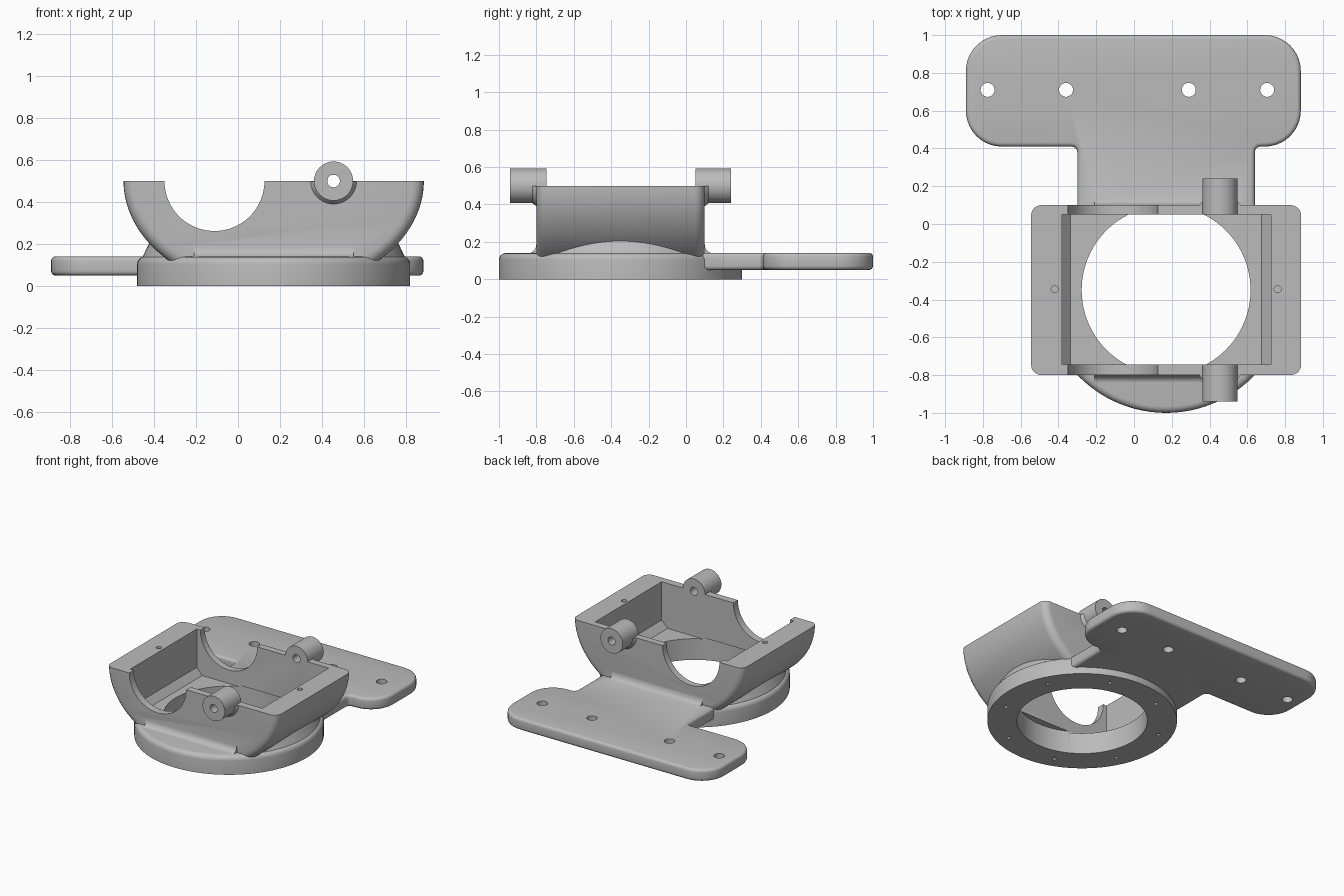
import bpy, bmesh, math
from mathutils import Matrix, Vector

if "Cube" in bpy.data.objects:
    bpy.data.objects.remove(bpy.data.objects["Cube"])

grey = bpy.data.materials.new("cast_grey")
grey.use_nodes = True
grey.diffuse_color = (0.5, 0.5, 0.5, 1)
grey.node_tree.nodes["Principled BSDF"].inputs["Base Color"].default_value = (0.5, 0.5, 0.5, 1)

CX, CY = 0.17, -0.35       # shared centre of ring and cradle
RIM = 0.5                  # cradle top height
DECK = 0.14                # ring and plate top height


def finish(bm, name):
    bmesh.ops.recalc_face_normals(bm, faces=bm.faces)
    mesh = bpy.data.meshes.new(name)
    bm.to_mesh(mesh)
    bm.free()
    mesh.materials.append(grey)
    obj = bpy.data.objects.new(name, mesh)
    bpy.context.collection.objects.link(obj)
    return obj


def prism(points, depth):
    """Extrude a closed outline of 3D points along a vector."""
    bm = bmesh.new()
    face = bm.faces.new([bm.verts.new(p) for p in points])
    new = bmesh.ops.extrude_face_region(bm, geom=[face])["geom"]
    bmesh.ops.translate(bm, vec=Vector(depth),
                        verts=[g for g in new if isinstance(g, bmesh.types.BMVert)])
    bmesh.ops.recalc_face_normals(bm, faces=bm.faces)
    return bm


def cone(start, end, r1, r2, sides=48):
    """Cylinder or cone running between two points."""
    start, end = Vector(start), Vector(end)
    axis = end - start
    turn = axis.to_track_quat('Z', 'Y').to_matrix().to_4x4()
    bm = bmesh.new()
    bmesh.ops.create_cone(bm, cap_ends=True, segments=sides, radius1=r1, radius2=r2,
                          depth=axis.length,
                          matrix=Matrix.Translation((start + end) / 2) @ turn)
    return bm


def bevel(bm, rule, size, segments):
    edges = [e for e in bm.edges if rule(*[v.co for v in e.verts])]
    bmesh.ops.bevel(bm, geom=edges, offset=size, segments=segments, profile=0.5,
                    affect='EDGES', clamp_overlap=True)


def near(a, b):
    return abs(a - b) < 1e-4


def combine(target, other, operation):
    mod = target.modifiers.new("cut", 'BOOLEAN')
    mod.operation, mod.solver, mod.object = operation, 'EXACT', other
    bpy.context.view_layer.objects.active = target
    bpy.ops.object.modifier_apply(modifier=mod.name)
    bpy.data.objects.remove(other)


# Cradle: half-elliptical trough with rounded ends
arc = [math.pi * i / 64 for i in range(65)]
outline = [(CX + 0.715 * math.cos(a), -0.8, RIM - 0.53 * math.sin(a)) for a in arc]
outline = [p for p in outline if p[2] > 0.05]
bm = prism(outline, (0, 0.9, 0))
bevel(bm, lambda a, b: near(a.y, b.y) and not (near(a.z, RIM) and near(b.z, RIM)), 0.055, 5)
casting = finish(bm, "mount_casting")

solids = []

# Base ring with softened upper edge, and the sloped collar at the sides
bm = cone((CX, CY, 0), (CX, CY, DECK), 0.65, 0.65, 96)
bevel(bm, lambda a, b: near(a.z, DECK) and near(b.z, DECK), 0.035, 4)
solids.append(finish(bm, "base_ring"))

bm = cone((CX, CY, 0.09), (CX, CY, 0.215), 0.648, 0.588, 96)
for side in (-1, 1):
    bmesh.ops.bisect_plane(bm, geom=bm.verts[:] + bm.edges[:] + bm.faces[:],
                           plane_co=(0, CY + side * 0.43, 0), plane_no=(0, side, 0),
                           clear_outer=True)
    bmesh.ops.holes_fill(bm, edges=[e for e in bm.edges if e.is_boundary])
solids.append(finish(bm, "side_collar"))

# T-shaped mounting plate
tee = [(-0.30, -0.1), (0.64, -0.1), (0.64, 0.41), (0.883, 0.41),
       (0.883, 1.0), (-0.89, 1.0), (-0.89, 0.41), (-0.30, 0.41)]
bm = prism([(x, y, 0.05) for x, y in tee], (0, 0, 0.091))
bevel(bm, lambda a, b: not near(a.z, b.z) and (a.x > 0.7 or a.x < -0.7), 0.19, 10)
bevel(bm, lambda a, b: not near(a.z, b.z) and near(a.y, 0.41) and -0.31 < a.x < 0.65, 0.03, 4)
bevel(bm, lambda a, b: near(a.z, b.z), 0.022, 4)
solids.append(finish(bm, "mounting_plate"))

# Mirrored front and back details
for side in (-1, 1):
    def out(d):
        return CY + side * d

    # Hinge boss with its flared root below the rim
    solids.append(finish(cone((0.455, out(0.37), RIM), (0.455, out(0.59), RIM), 0.093, 0.093),
                         "hinge_boss"))
    bm = cone((0.455, out(0.43), RIM), (0.455, out(0.475), RIM), 0.125, 0.09)
    bmesh.ops.bisect_plane(bm, geom=bm.verts[:] + bm.edges[:] + bm.faces[:],
                           plane_co=(0, 0, RIM - 0.001), plane_no=(0, 0, 1), clear_outer=True)
    bmesh.ops.holes_fill(bm, edges=[e for e in bm.edges if e.is_boundary])
    solids.append(finish(bm, "boss_root"))

    # Concave fillet where the cradle wall meets the deck
    curve = [(0.50 - 0.05 * math.sin(t), DECK + 0.047 - 0.05 * math.cos(t))
             for t in [math.pi / 2 * i / 5 for i in range(6)]]
    section = curve + [(0.43, DECK + 0.047), (0.43, 0.1), (0.50, 0.1)]
    solids.append(finish(prism([(CX - 0.38, out(d), z) for d, z in section], (0.76, 0, 0)),
                         "wall_fillet"))

for part in solids:
    combine(casting, part, 'UNION')

cutters = []

# Rectangular pocket with chamfered lower sides, and the round floor opening
pocket = [(-0.38, 1), (0.725, 1), (0.725, 0.21), (0.675, 0.16), (-0.335, 0.16), (-0.38, 0.21)]
cutters.append(prism([(x, -0.745, z) for x, z in pocket], (0, 0.795, 0)))
cutters.append(cone((CX, CY, -0.1), (CX, CY, 0.17), 0.447, 0.447, 96))

# Round notches and hinge pin holes through both walls
cutters.append(cone((-0.112, -1.2, RIM), (-0.112, 0.5, RIM), 0.238, 0.238, 64))
cutters.append(cone((0.455, -1.2, RIM), (0.455, 0.5, RIM), 0.03, 0.03, 24))

# Plate bolt holes
for x in (-0.775, -0.36, 0.29, 0.705):
    cutters.append(cone((x, 0.71, -0.1), (x, 0.71, 0.3), 0.037, 0.037, 24))

# Rim screw holes
for side in (-1, 1):
    x = CX + side * 0.59
    cutters.append(cone((x, -0.345, 0.4), (x, -0.345, 0.6), 0.019, 0.019, 16))

# Ring screw holes underneath
for i in range(8):
    a = math.radians(25 + 45 * i)
    x, y = CX + 0.555 * math.cos(a), CY + 0.555 * math.sin(a)
    cutters.append(cone((x, y, -0.1), (x, y, 0.08), 0.014, 0.014, 12))

for bm in cutters:
    combine(casting, finish(bm, "cutter"), 'DIFFERENCE')

# Smooth curved surfaces, crisp edges
bpy.ops.object.select_all(action='DESELECT')
casting.select_set(True)
bpy.context.view_layer.objects.active = casting
bpy.ops.object.shade_smooth_by_angle(angle=math.radians(30))
